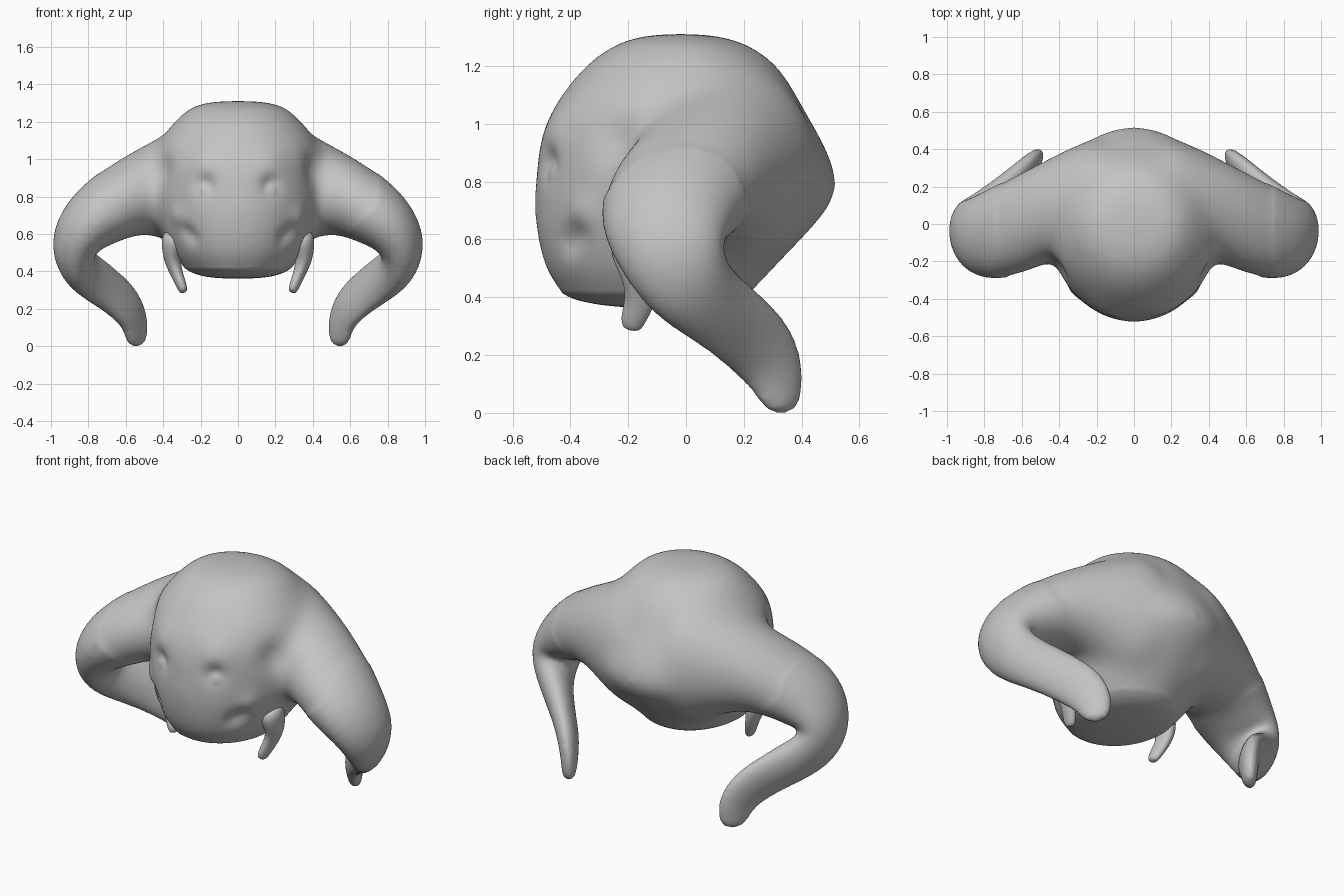
import bpy, bmesh, math
from mathutils import Vector

cube = bpy.data.objects.get("Cube")
if cube:
    bpy.data.objects.remove(cube, do_unlink=True)

grey = bpy.data.materials.new("clay_grey")
grey.use_nodes = True
COLOR = (0.55, 0.55, 0.55, 1)
grey.diffuse_color = COLOR
grey.node_tree.nodes["Principled BSDF"].inputs["Base Color"].default_value = COLOR

SIDES = 20


def loft(bm, rings):
    """Skin a list of (centre, u, v) ellipses and cap both ends."""
    loops = []
    for c, u, v in rings:
        angles = [2 * math.pi * i / SIDES for i in range(SIDES)]
        loops.append([bm.verts.new(c + u * math.cos(a) + v * math.sin(a)) for a in angles])
    for a, b in zip(loops, loops[1:]):
        for i in range(SIDES):
            j = (i + 1) % SIDES
            bm.faces.new((a[i], a[j], b[j], b[i]))
    bm.faces.new(loops[0][::-1])
    bm.faces.new(loops[-1])


def limb(bm, path, side):
    """Loft (centre, thickness, width, thickness direction) along a path."""
    flip = Vector((side, 1, 1))
    pts = [Vector(p[0]) * flip for p in path]
    rings = []
    for i, (_, thick, wide, hint) in enumerate(path):
        t = (pts[min(i + 1, len(pts) - 1)] - pts[max(i - 1, 0)]).normalized()
        h = Vector(hint) * flip
        u = (h - t * h.dot(t)).normalized()
        rings.append((pts[i], u * thick, t.cross(u) * wide))
    loft(bm, rings)


def to_object(bm, name):
    bmesh.ops.recalc_face_normals(bm, faces=bm.faces)
    mesh = bpy.data.meshes.new(name)
    bm.to_mesh(mesh)
    bm.free()
    mesh.materials.append(grey)
    ob = bpy.data.objects.new(name, mesh)
    bpy.context.collection.objects.link(ob)
    return ob


def shade_smooth(mesh):
    for p in mesh.polygons:
        p.use_smooth = True


# Rounded head and body: height, front y, back y, half width
BODY = [
    (0.36, -0.20, 0.08, 0.12), (0.385, -0.40, 0.19, 0.25), (0.43, -0.46, 0.25, 0.31),
    (0.50, -0.50, 0.31, 0.36), (0.60, -0.525, 0.41, 0.41), (0.72, -0.54, 0.52, 0.46),
    (0.80, -0.53, 0.55, 0.47), (0.95, -0.52, 0.48, 0.47), (1.06, -0.47, 0.41, 0.45),
    (1.14, -0.41, 0.37, 0.40), (1.21, -0.35, 0.32, 0.34), (1.27, -0.27, 0.24, 0.28),
    (1.315, -0.16, 0.12, 0.19),
]
bm = bmesh.new()
loft(bm, [(Vector((0, (f + b) / 2, z)), Vector((w, 0, 0)), Vector((0, (b - f) / 2, 0)))
          for z, f, b, w in BODY])

# Broad sloping shoulders, bent elbows and flat paddle ends
UP, SLOPE, OUT, FLAT = (0.1, 0, 1), (0.45, 0, 0.9), (1, 0, 0.1), (0.7, 0.55, -0.25)
ARM = [
    ((0.04, 0.14, 0.85), 0.40, 0.36, UP), ((0.20, 0.12, 0.845), 0.39, 0.34, UP),
    ((0.32, 0.10, 0.845), 0.32, 0.30, UP), ((0.43, 0.07, 0.835), 0.265, 0.27, UP),
    ((0.56, 0.02, 0.805), 0.215, 0.255, SLOPE), ((0.69, -0.045, 0.74), 0.19, 0.255, SLOPE),
    ((0.81, -0.07, 0.65), 0.165, 0.235, (0.8, 0, 0.6)),
    ((0.885, -0.045, 0.54), 0.13, 0.19, OUT), ((0.87, 0.01, 0.435), 0.105, 0.16, (0.9, 0.3, -0.35)),
    ((0.78, 0.10, 0.365), 0.085, 0.14, FLAT), ((0.68, 0.19, 0.295), 0.068, 0.135, FLAT),
    ((0.59, 0.27, 0.215), 0.06, 0.135, FLAT), ((0.55, 0.315, 0.13), 0.05, 0.115, FLAT),
    ((0.54, 0.33, 0.05), 0.042, 0.09, FLAT), ((0.545, 0.335, -0.005), 0.03, 0.05, FLAT),
]
for side in (1, -1):
    limb(bm, ARM, side)

# Fuse everything into one soft skin
body = to_object(bm, "body_with_arms")
sub = body.modifiers.new("round", 'SUBSURF')
sub.levels = sub.render_levels = 2
fuse = body.modifiers.new("fuse", 'REMESH')
fuse.mode = 'VOXEL'
fuse.voxel_size = 0.015
soften = body.modifiers.new("soften", 'SMOOTH')
soften.factor, soften.iterations = 0.5, 10
bpy.context.view_layer.update()
deps = bpy.context.evaluated_depsgraph_get()
skin = bpy.data.meshes.new_from_object(body.evaluated_get(deps))
body.modifiers.clear()
body.data = skin
if not skin.materials:
    skin.materials.append(grey)

bm = bmesh.new()
bm.from_mesh(skin)
# Blend the shoulders further, keeping the paddles thin
blend = [v for v in bm.verts if abs(v.co.x) < 0.75 and v.co.z > 0.42 + max(0, abs(v.co.x) - 0.4)]
for _ in range(60):
    bmesh.ops.smooth_vert(bm, verts=blend, factor=0.5,
                          use_axis_x=True, use_axis_y=True, use_axis_z=True)

# Sculpt brows, eye pits, eyeballs, cheek hollows and temples
DENTS = [
    ((0.18, -0.47, 0.97), 0.10, 0.015), ((0.18, -0.48, 0.865), 0.055, -0.03),
    ((0.185, -0.47, 0.84), 0.03, 0.016), ((0.27, -0.43, 0.575), 0.05, -0.025),
    ((0.31, -0.40, 0.61), 0.05, -0.02), ((0.34, -0.37, 0.69), 0.06, 0.015),
    ((0.42, -0.25, 0.95), 0.09, -0.025),
]
bm.normal_update()
moves = []
for v in bm.verts:
    p = Vector((abs(v.co.x), v.co.y, v.co.z))
    moves.append(sum(d * math.exp(-(p - Vector(c)).length_squared / (r * r)) for c, r, d in DENTS))
for v, m in zip(bm.verts, moves):
    v.co += v.normal * m
bm.to_mesh(skin)
bm.free()
shade_smooth(skin)

# Small drooping tusks under the cheeks
TUSK = [
    ((0.34, -0.19, 0.62), 0.07, 0.09, OUT), ((0.355, -0.165, 0.52), 0.055, 0.08, OUT),
    ((0.35, -0.15, 0.45), 0.043, 0.065, OUT), ((0.325, -0.16, 0.38), 0.032, 0.052, OUT),
    ((0.30, -0.185, 0.32), 0.028, 0.044, OUT), ((0.288, -0.19, 0.285), 0.02, 0.03, OUT),
]
for side, name in ((1, "left_tusk"), (-1, "right_tusk")):
    bm = bmesh.new()
    limb(bm, TUSK, side)
    tusk = to_object(bm, name)
    shade_smooth(tusk.data)
    sub = tusk.modifiers.new("round", 'SUBSURF')
    sub.levels = sub.render_levels = 2
